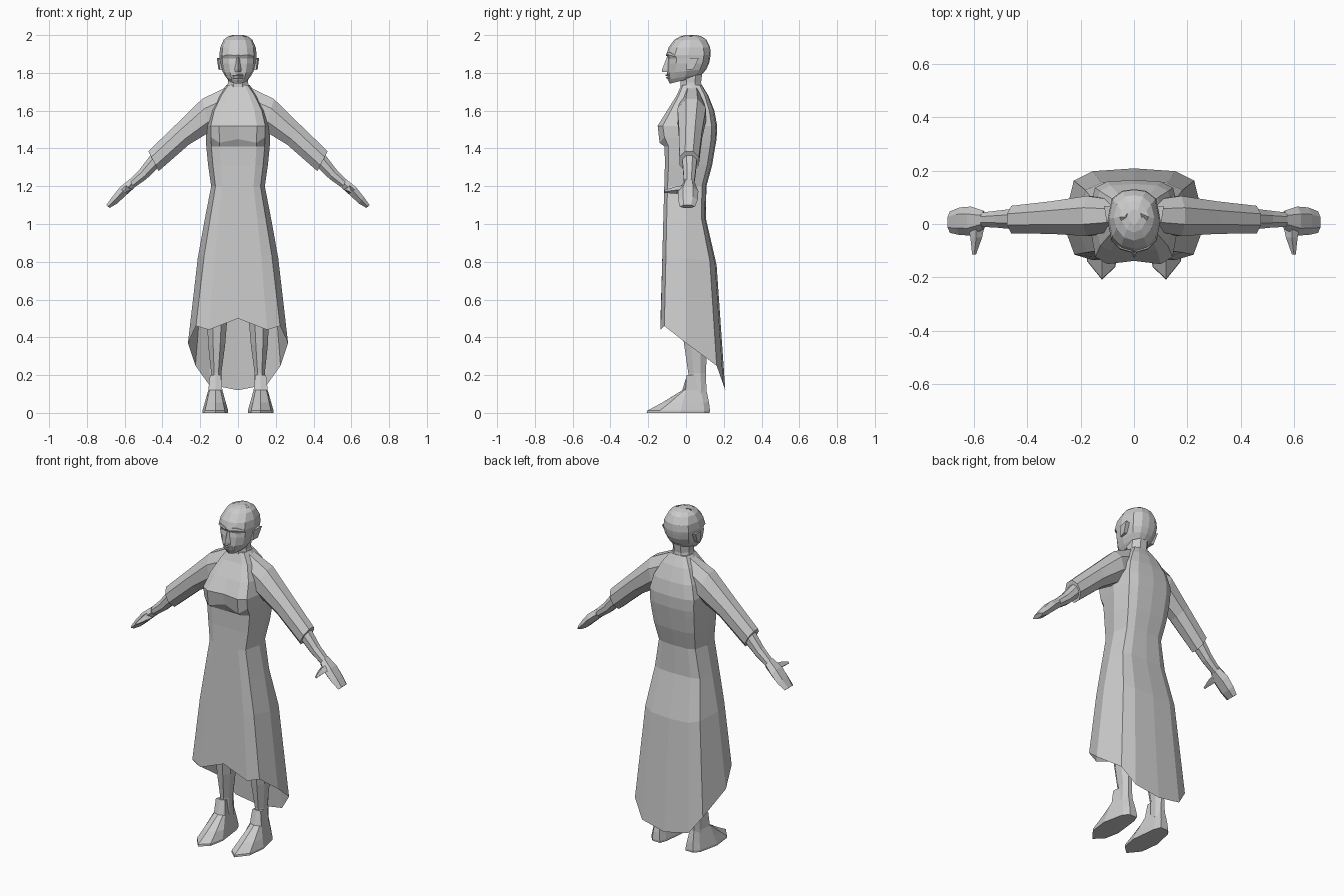
import bpy, bmesh, math
from mathutils import Vector

clay = bpy.data.materials.new("pale grey")
clay.diffuse_color = (0.6, 0.6, 0.6, 1)


def loft(name, rings, cap_start=True, cap_end=True, mirror=False):
    """Skin a list of equally sized point rings into one object."""
    bm = bmesh.new()
    vr = [[bm.verts.new(p) for p in r] for r in rings]
    n = len(vr[0])
    for a, b in zip(vr, vr[1:]):
        for i in range(n):
            j = (i + 1) % n
            bm.faces.new((a[i], a[j], b[j], b[i]))
    if cap_start:
        bm.faces.new(vr[0][::-1])
    if cap_end:
        bm.faces.new(vr[-1])
    bmesh.ops.recalc_face_normals(bm, faces=bm.faces)
    me = bpy.data.meshes.new(name)
    bm.to_mesh(me)
    bm.free()
    me.materials.append(clay)
    ob = bpy.data.objects.new(name, me)
    bpy.context.collection.objects.link(ob)
    if mirror:
        ob.modifiers.new("mirror", 'MIRROR').use_mirror_merge = False
    return ob


def sym(half):
    """Close a half ring (front centre to back centre) across x = 0."""
    return half + [(-x, y, z) for x, y, z in half[-2:0:-1]]


def body_ring(z, w, yf, ys, yb, dz=(0,) * 7, fx=0.58, cy=1.0):
    pts = [(0, yf * cy), (fx * w, yf), (0.84 * w, ys + (yf - ys) * 0.85), (w, ys),
           (0.85 * w, ys + (yb - ys) * 0.78), (0.58 * w, ys + (yb - ys) * 0.95), (0, yb)]
    return sym([(x, y, z + d) for (x, y), d in zip(pts, dz)])


def limb_ring(top, bot, y0, y1, n=8):
    """Ring around an arm lying in the xz plane."""
    t, b = Vector((top[0], 0, top[1])), Vector((bot[0], 0, bot[1]))
    c, u = (t + b) / 2, (t - b) / 2
    k = 1 / math.cos(math.pi / n)
    out = []
    for i in range(n):
        a = (i + 0.5) * 2 * math.pi / n
        p = c + u * (k * math.cos(a))
        p.y = (y0 + y1) / 2 + k * math.sin(a) * (y1 - y0) / 2
        out.append(p)
    return out


def oval(z, x0, x1, y0, y1, n=8):
    k = 1 / math.cos(math.pi / n)
    return [((x0 + x1) / 2 + k * (x1 - x0) / 2 * math.cos((i + .5) * 2 * math.pi / n),
             (y0 + y1) / 2 + k * (y1 - y0) / 2 * math.sin((i + .5) * 2 * math.pi / n), z)
            for i in range(n)]


# Gown: open skirt with a hem sweeping down to the back
hem = (0.13, 0.07, 0.09, 0, -0.12, -0.22, -0.25)
half_hem = tuple(d * 0.15 for d in hem)
bust_dip = (0, -0.02, 0.01, 0, 0, 0, 0)
loft("gown", [
    body_ring(0.37, 0.265, -0.135, 0.0, 0.208, hem),
    body_ring(0.82, 0.213, -0.125, 0.0, 0.162, half_hem),
    body_ring(1.03, 0.175, -0.12, 0.0, 0.105),
    body_ring(1.20, 0.142, -0.115, 0.0, 0.108),
    body_ring(1.31, 0.158, -0.112, 0.02, 0.138),
    body_ring(1.41, 0.168, -0.113, 0.03, 0.155),
    body_ring(1.45, 0.170, -0.140, 0.03, 0.162, bust_dip, cy=0.86),
    body_ring(1.52, 0.172, -0.150, 0.03, 0.165, cy=0.92),
    body_ring(1.60, 0.150, -0.100, 0.03, 0.150),
    body_ring(1.68, 0.105, -0.050, 0.03, 0.118),
    body_ring(1.735, 0.062, -0.025, 0.03, 0.085),
], cap_start=False)

# Sleeves, forearms, hands and thumbs
loft("sleeve", [
    limb_ring((0.04, 1.735), (0.05, 1.52), -0.02, 0.085),
    limb_ring((0.19, 1.662), (0.145, 1.49), -0.045, 0.105),
    limb_ring((0.33, 1.525), (0.26, 1.42), -0.037, 0.085),
    limb_ring((0.475, 1.385), (0.42, 1.28), -0.035, 0.068),
], mirror=True)
loft("forearm", [
    limb_ring((0.455, 1.375), (0.42, 1.30), -0.02, 0.058),
    limb_ring((0.52, 1.29), (0.485, 1.238), -0.014, 0.05),
    limb_ring((0.585, 1.225), (0.56, 1.185), -0.01, 0.042),
], mirror=True)
loft("hand", [
    limb_ring((0.575, 1.235), (0.55, 1.19), -0.015, 0.045, 6),
    limb_ring((0.625, 1.195), (0.595, 1.15), -0.036, 0.058, 6),
    limb_ring((0.665, 1.145), (0.64, 1.108), -0.034, 0.055, 6),
    limb_ring((0.697, 1.10), (0.68, 1.085), -0.028, 0.042, 6),
], mirror=True)


def box_ring(y, x, z, rx, rz):
    return [(x - rx, y, z), (x, y, z - rz), (x + rx, y, z), (x, y, z + rz)]


loft("thumb", [box_ring(0.01, 0.59, 1.185, 0.035, 0.022),
               box_ring(-0.05, 0.59, 1.18, 0.022, 0.02),
               box_ring(-0.115, 0.598, 1.172, 0.007, 0.007)], mirror=True)

# Legs and pointed feet
loft("leg", [
    oval(0.09, 0.085, 0.148, 0.015, 0.105),
    oval(0.21, 0.088, 0.142, 0.012, 0.105),
    oval(0.36, 0.068, 0.158, -0.01, 0.112),
    oval(0.52, 0.055, 0.165, -0.03, 0.10),
    oval(0.90, 0.03, 0.165, -0.06, 0.09),
], mirror=True)


def foot_ring(z, s, toe, ball, heel):
    x = 0.12
    return [(x, toe, z), (x + 0.055 * s, ball, z), (x + 0.068 * s, ball * 0.2, z),
            (x + 0.042 * s, heel - 0.03, z), (x + 0.015 * s, heel, z),
            (x - 0.035 * s, heel, z), (x - 0.05 * s, heel - 0.04, z),
            (x - 0.068 * s, ball * 0.5, z), (x - 0.05 * s, ball * 1.15, z)]


loft("foot", [
    foot_ring(0.0, 1.0, -0.208, -0.14, 0.125),
    foot_ring(0.012, 1.0, -0.205, -0.138, 0.127),
    foot_ring(0.055, 0.82, -0.125, -0.085, 0.122),
    foot_ring(0.12, 0.55, -0.02, -0.01, 0.108),
    foot_ring(0.20, 0.42, 0.005, 0.01, 0.106),
], mirror=True)

# Neck
loft("neck", [oval(1.68, -0.07, 0.07, -0.03, 0.09),
              oval(1.75, -0.053, 0.053, -0.03, 0.08),
              oval(1.83, -0.055, 0.055, -0.035, 0.09)])


# Head, from jaw to crown
def head_ring(z, w, yf, yb, tilt=0.0):
    ym = (yf + yb) / 2
    half = [(0, yf), (0.5 * w, yf + 0.012), (0.86 * w, yf + 0.045), (w, ym),
            (0.84 * w, yb - 0.035), (0.45 * w, yb - 0.006), (0, yb)]
    return sym([(x, y, z + tilt * (y - yf) / (yb - yf)) for x, y in half])


loft("head", [
    head_ring(1.743, 0.050, -0.085, 0.055, 0.035),
    head_ring(1.765, 0.066, -0.097, 0.088, 0.03),
    head_ring(1.80, 0.083, -0.100, 0.108, 0.02),
    head_ring(1.85, 0.094, -0.098, 0.122),
    head_ring(1.875, 0.097, -0.094, 0.127),
    head_ring(1.895, 0.099, -0.104, 0.130),
    head_ring(1.935, 0.094, -0.092, 0.128),
    head_ring(1.975, 0.076, -0.062, 0.108),
    head_ring(1.992, 0.055, -0.032, 0.085),
    head_ring(2.0, 0.028, -0.005, 0.055),
])

# Nose, brows, lips and ears
loft("nose", [
    [(-0.008, -0.09, 1.885), (0.008, -0.09, 1.885), (0, -0.101, 1.885)],
    [(-0.02, -0.09, 1.82), (0.02, -0.09, 1.82), (0, -0.126, 1.82)],
    [(-0.018, -0.09, 1.803), (0.018, -0.09, 1.803), (0, -0.128, 1.806)],
])
loft("brow", [
    [(0.008, -0.085, 1.89), (0.008, -0.107, 1.89), (0.008, -0.105, 1.902), (0.008, -0.085, 1.902)],
    [(0.05, -0.07, 1.897), (0.05, -0.096, 1.897), (0.05, -0.092, 1.91), (0.05, -0.07, 1.91)],
    [(0.085, -0.045, 1.887), (0.085, -0.063, 1.887), (0.085, -0.06, 1.895), (0.085, -0.045, 1.895)],
], mirror=True)
for name, z, d in (("upper_lip", 1.788, -0.109), ("lower_lip", 1.775, -0.106)):
    loft(name, [[(x, -0.085, z - 0.006), (x, y, z - 0.003), (x, y, z + 0.003), (x, -0.085, z + 0.007)]
                for x, y in ((-0.03, -0.094), (0, d), (0.03, -0.094))])
loft("ear", [
    [(0.085, 0.0, 1.815), (0.085, 0.04, 1.82), (0.085, 0.065, 1.875), (0.085, 0.005, 1.875)],
    [(0.097, 0.0, 1.815), (0.104, 0.04, 1.82), (0.112, 0.068, 1.88), (0.102, 0.005, 1.875)],
], mirror=True)
